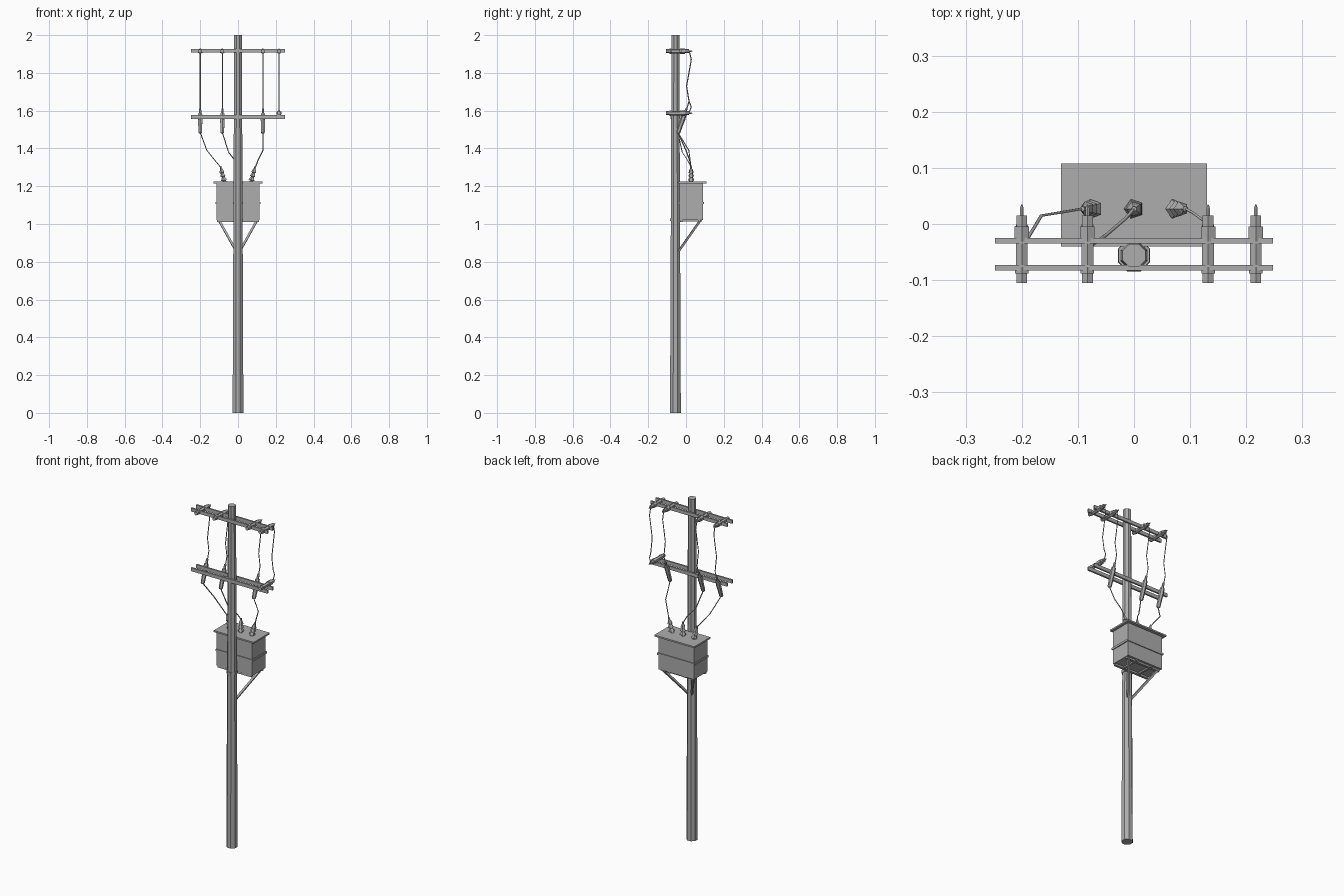
import bpy, bmesh, math
from mathutils import Vector

if "Cube" in bpy.data.objects:
    bpy.data.objects.remove(bpy.data.objects["Cube"])

# One material
grey = bpy.data.materials.new("weathered grey")
grey.use_nodes = True
colour = (0.42, 0.42, 0.42, 1)
grey.diffuse_color = colour
grey.node_tree.nodes["Principled BSDF"].inputs["Base Color"].default_value = colour


def finish(name, bm):
    mesh = bpy.data.meshes.new(name)
    bmesh.ops.recalc_face_normals(bm, faces=bm.faces)
    bm.to_mesh(mesh)
    bm.free()
    mesh.materials.append(grey)
    ob = bpy.data.objects.new(name, mesh)
    bpy.context.collection.objects.link(ob)
    return ob


def box(name, low, high):
    bm = bmesh.new()
    bmesh.ops.create_cube(bm, size=1)
    low, high = Vector(low), Vector(high)
    for v in bm.verts:
        v.co = (low + high) / 2 + v.co * (high - low)
    return finish(name, bm)


def turned(name, start, end, profile, sides):
    """Faceted solid along start-end; profile holds (fraction, radius)."""
    start, end = Vector(start), Vector(end)
    turn = Vector((0, 0, 1)).rotation_difference(end - start)
    bm = bmesh.new()
    rings = []
    for t, r in profile:
        ring = []
        for i in range(sides):
            a = math.tau * (i + 0.5) / sides
            offset = turn @ Vector((r * math.cos(a), r * math.sin(a), 0))
            ring.append(bm.verts.new(start.lerp(end, t) + offset))
        rings.append(ring)
    for a, b in zip(rings, rings[1:]):
        for i in range(sides):
            j = (i + 1) % sides
            bm.faces.new((a[i], a[j], b[j], b[i]))
    bm.faces.new(rings[0])
    bm.faces.new(rings[-1])
    return finish(name, bm)


def wire(name, points):
    curve = bpy.data.curves.new(name, "CURVE")
    curve.dimensions = "3D"
    curve.bevel_depth = 0.003
    curve.bevel_resolution = 0
    curve.use_fill_caps = True
    line = curve.splines.new("POLY")
    line.points.add(len(points) - 1)
    for p, co in zip(line.points, points):
        p.co = (*co, 1)
    curve.materials.append(grey)
    bpy.context.collection.objects.link(bpy.data.objects.new(name, curve))


POLE_Y = -0.056

# Tapered octagonal pole and its clamp under the tank
turned("pole", (0, POLE_Y, 0), (0, POLE_Y, 2), [(0, 0.031), (1, 0.022)], 8)
turned("pole_clamp", (0, POLE_Y, 1.015), (0, POLE_Y, 1.03), [(0, 0.03), (1, 0.03)], 8)

# Paired crossarms
for level, z in (("upper", 1.907), ("lower", 1.557)):
    for side, y in (("front", -0.078), ("back", -0.03)):
        box(f"{level}_{side}_crossarm", (-0.248, y - 0.005, z), (0.248, y + 0.005, z + 0.02))

# Horizontal post insulators held between the crossarms
POST = [(0, 0.011), (0.12, 0.011), (0.12, 0.014), (0.2, 0.014), (0.2, 0.012),
        (0.53, 0.012), (0.53, 0.015), (0.72, 0.015), (0.72, 0.011),
        (0.86, 0.011), (0.86, 0.004), (0.95, 0.004), (1, 0.001)]
LINES = (-0.2, -0.083, 0.132, 0.217)


def post(name, x, z):
    turned(name, (x, -0.105, z), (x, 0.035, z), POST, 6)


for n, x in enumerate(LINES):
    post(f"post_insulator_{n + 1}", x, 1.915)
post("lower_post_insulator", LINES[3], 1.587)

# Leaning fuse cutouts with their brackets
FUSE = [(0, 0.007), (0.04, 0.011), (0.55, 0.013), (0.55, 0.014), (0.8, 0.012), (0.8, 0.007), (1, 0.006)]
for n, x in enumerate(LINES[:3]):
    turned(f"fuse_cutout_{n + 1}", (x, -0.043, 1.48), (x, 0.002, 1.61), FUSE, 6)
    box(f"fuse_bracket_{n + 1}", (x - 0.007, -0.03, 1.56), (x + 0.007, -0.008, 1.573))

# Upper drop wires
for n, x in enumerate(LINES):
    tail = [(x, 0.003, 1.605)] if n < 3 else [(x, 0.028, 1.62), (x, 0.015, 1.587)]
    wire(f"drop_wire_{n + 1}", [(x, 0.018, 1.912), (x, 0.028, 1.87), (x, 0.003, 1.73),
                                (x, 0.016, 1.65)] + tail)

# Transformer tank, rim, rib and lid
box("tank", (-0.115, -0.034, 1.02), (0.115, 0.09, 1.216))
box("tank_rib", (-0.12, -0.038, 1.105), (0.12, 0.095, 1.117))
box("tank_lid", (-0.13, -0.04, 1.215), (0.13, 0.108, 1.224))

# Support frame beneath the tank
for n, y in enumerate((-0.025, 0.07)):
    box(f"cross_rail_{n + 1}", (-0.11, y - 0.007, 1.01), (0.11, y + 0.007, 1.022))
for side, s in (("right", -1), ("left", 1)):
    box(f"{side}_frame_rail", (s * 0.05 - 0.006, -0.035, 1.012), (s * 0.05 + 0.006, 0.085, 1.021))
    turned(f"{side}_strut", (s * 0.012, -0.036, 0.86), (s * 0.1, 0.075, 1.018),
           [(0, 0.008), (1, 0.008)], 4)

# Five-sided shedded bushings on the lid
SHEDS = [(0, 0.012)]
for k in range(3):
    t = 0.12 + k * 0.24
    SHEDS += [(t, 0.010), (t + 0.02, 0.018 - k * 0.002), (t + 0.2, 0.009)]
SHEDS += [(0.85, 0.006), (1, 0.005)]
TIPS = (-0.092, 0, 0.092)
for n, x in enumerate(TIPS):
    turned(f"bushing_{n + 1}", (x * 0.76, 0.027, 1.22), (x, 0.027, 1.305), SHEDS, 5)

# Wires from the fuses to the bushings
MIDDLES = ([(-0.165, 0.015, 1.39)], [(-0.05, -0.02, 1.38), (-0.015, 0.01, 1.335)],
           [(0.132, 0.0, 1.39), (0.105, 0.02, 1.335)])
for n, middle in enumerate(MIDDLES):
    wire(f"tap_wire_{n + 1}", [(LINES[n], -0.043, 1.485), *middle, (TIPS[n], 0.027, 1.3)])
